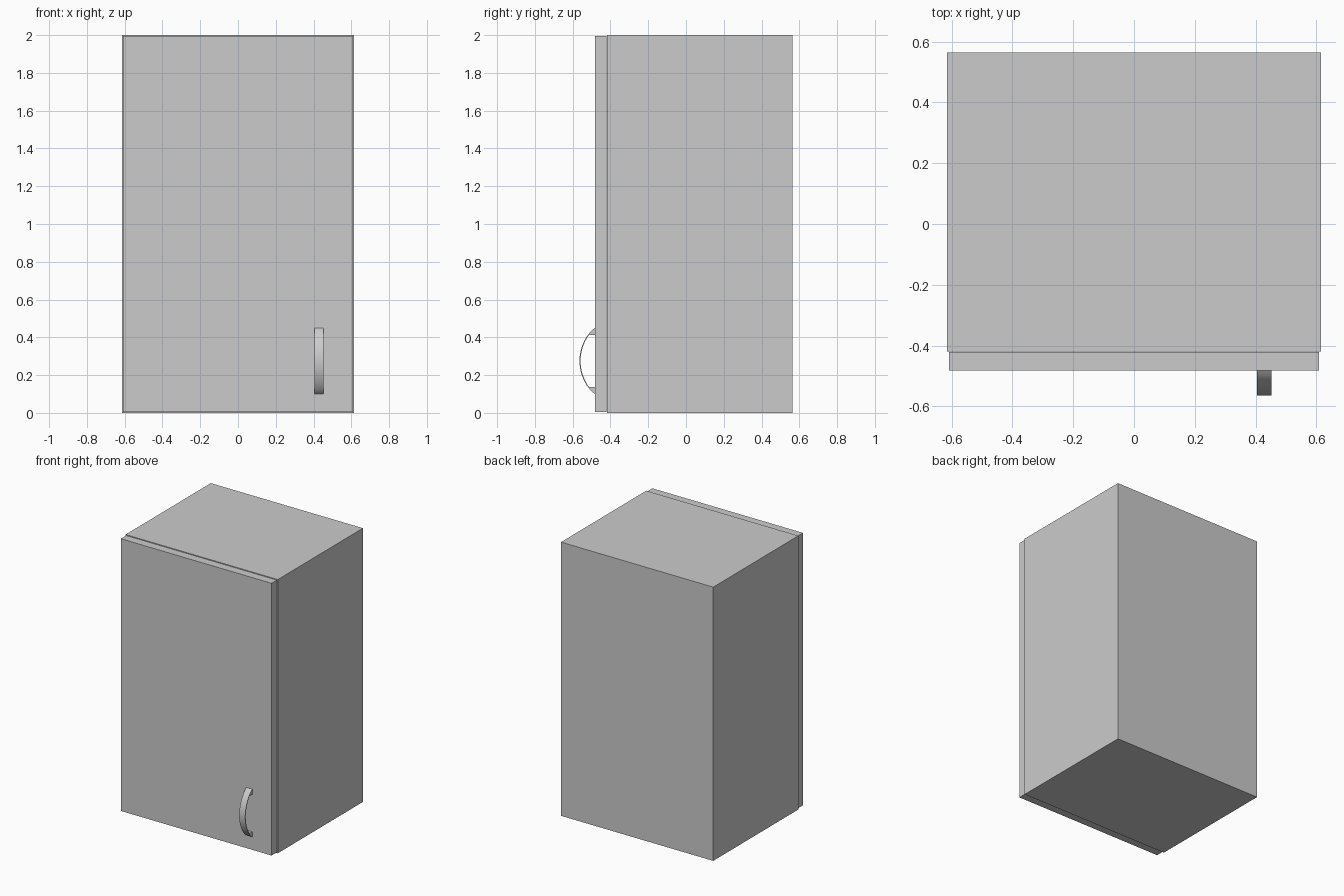
import bpy, bmesh, math

if "Cube" in bpy.data.objects:
    bpy.data.objects.remove(bpy.data.objects["Cube"])


def make_object(name, bm):
    bmesh.ops.recalc_face_normals(bm, faces=bm.faces[:])
    mesh = bpy.data.meshes.new(name)
    bm.to_mesh(mesh)
    bm.free()
    ob = bpy.data.objects.new(name, mesh)
    bpy.context.scene.collection.objects.link(ob)
    return ob


def box(name, lo, hi):
    bm = bmesh.new()
    bmesh.ops.create_cube(bm, size=1)
    for v in bm.verts:
        v.co = [(a + b) / 2 + c * (b - a) for a, b, c in zip(lo, hi, v.co)]
    return make_object(name, bm)


def arc(half_height, radius, peak_y, centre_z, steps):
    """Points of a forward-bulging arc in the y-z plane, top to bottom."""
    limit = math.asin(half_height / radius)
    angles = [limit - 2 * limit * i / steps for i in range(steps + 1)]
    return [(peak_y + radius * (1 - math.cos(a)), centre_z + radius * math.sin(a))
            for a in angles]


# Cabinet body and slightly smaller door
box("cabinet_body", (-0.615, -0.419, 0), (0.615, 0.564, 2))
box("door", (-0.609, -0.482, 0.006), (0.609, -0.421, 1.995))

# Bow handle: thin curved strip with wedge feet against the door
outer = arc(0.175, 0.235, -0.564, 0.275, 24)
inner = arc(0.137, 0.235, -0.558, 0.275, 24)
foot_y = -0.481
profile = (outer + [(foot_y, inner[-1][1])] + inner[::-1] + [(foot_y, inner[0][1])])
profile[0] = (foot_y, profile[0][1])
profile[len(outer) - 1] = (foot_y, outer[-1][1])

bm = bmesh.new()
face = bm.faces.new([bm.verts.new((0.405, y, z)) for y, z in profile])
extruded = bmesh.ops.extrude_face_region(bm, geom=[face])["geom"]
bmesh.ops.translate(bm, vec=(0.048, 0, 0),
                    verts=[g for g in extruded if isinstance(g, bmesh.types.BMVert)])
handle = make_object("handle", bm)

# Smooth the curved strip, keep its edges sharp
bpy.context.view_layer.objects.active = handle
handle.select_set(True)
bpy.ops.object.shade_smooth_by_angle(angle=math.radians(30))
